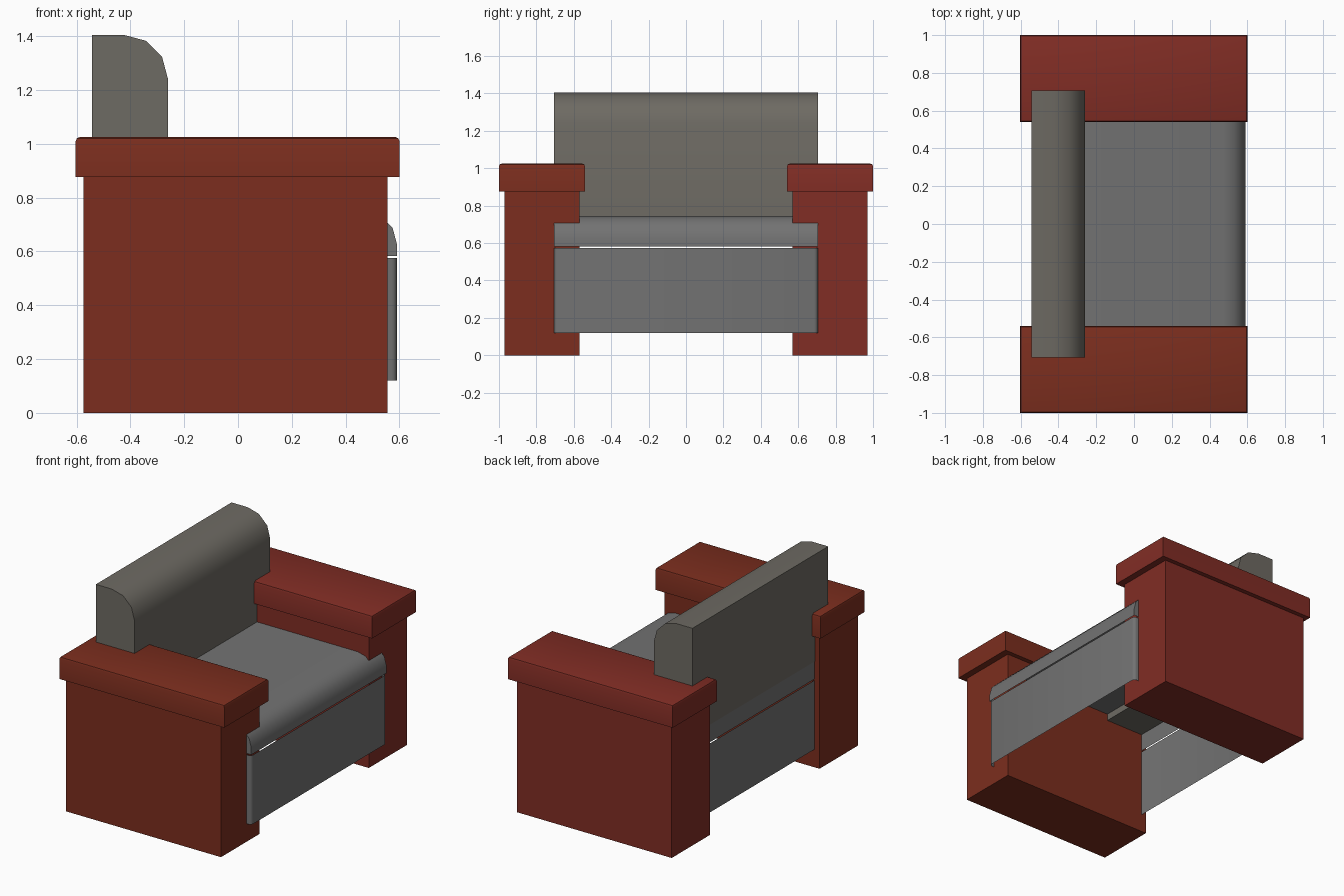
import bpy, bmesh, math

if "Cube" in bpy.data.objects:
    bpy.data.objects.remove(bpy.data.objects["Cube"])


def material(name, rgb):
    m = bpy.data.materials.new(name)
    m.diffuse_color = (*rgb, 1)
    m.use_nodes = True
    m.node_tree.nodes["Principled BSDF"].inputs["Base Color"].default_value = m.diffuse_color
    return m


RED_L = material("brown_red", (0.20, 0.027, 0.013))
RED_R = material("deep_red", (0.22, 0.026, 0.018))
GREY = material("seat_grey", (0.17, 0.17, 0.17))
TAUPE = material("back_grey", (0.155, 0.145, 0.125))


def finish(bm, name, mat, smooth=True):
    bmesh.ops.recalc_face_normals(bm, faces=bm.faces)
    me = bpy.data.meshes.new(name)
    bm.to_mesh(me)
    bm.free()
    ob = bpy.data.objects.new(name, me)
    bpy.context.collection.objects.link(ob)
    me.materials.append(mat)
    if smooth:
        bpy.ops.object.select_all(action='DESELECT')
        ob.select_set(True)
        bpy.context.view_layer.objects.active = ob
        bpy.ops.object.shade_smooth_by_angle(angle=math.radians(40))
    return ob


def box(lo, hi):
    bm = bmesh.new()
    bmesh.ops.create_cube(bm, size=1)
    for v in bm.verts:
        v.co = [(a + b) / 2 + c * (b - a) for a, b, c in zip(lo, hi, v.co)]
    return bm


def bevel(bm, edges, width, segments):
    bmesh.ops.bevel(bm, geom=edges, offset=width, segments=segments,
                    affect='EDGES', profile=0.5)


def drop_faces(bm, test):
    bm.normal_update()
    bmesh.ops.delete(bm, geom=[f for f in bm.faces if test(f.normal.z)],
                     context='FACES')


def cushion(name, x0, x1, z0, z1, radius, half_width, mat, open_bottom=False):
    # side profile with one rounded upper front edge, extruded across y
    pts = [(x0, z0), (x1, z0)]
    for i in range(4):
        a = math.radians(30 * i)
        pts.append((x1 - radius + radius * math.cos(a),
                    z1 - radius + radius * math.sin(a)))
    pts.append((x0, z1))
    bm = bmesh.new()
    face = bm.faces.new([bm.verts.new((x, -half_width, z)) for x, z in pts])
    ext = bmesh.ops.extrude_face_region(bm, geom=[face], use_keep_orig=True)
    for v in ext["geom"]:
        if isinstance(v, bmesh.types.BMVert):
            v.co.y = half_width
    bmesh.ops.recalc_face_normals(bm, faces=bm.faces)
    if open_bottom:
        drop_faces(bm, lambda nz: nz < -0.9)
    return finish(bm, name, mat)


# arms: plain block with an overhanging cap, softened along its top edges
for side, label, mat in ((-1, "left", RED_L), (1, "right", RED_R)):
    y0, y1 = sorted((side * 0.57, side * 0.97))
    finish(box((-0.575, y0, 0), (0.555, y1, 0.88)), label + "_arm", mat, False)
    y0, y1 = sorted((side * 0.54, side * 1.0))
    bm = box((-0.603, y0, 0.877), (0.60, y1, 1.025))
    bevel(bm, [e for e in bm.edges if all(v.co.z > 1 for v in e.verts)], 0.015, 2)
    finish(bm, label + "_arm_cap", mat)

# seat base: hollow frame with soft vertical corners
bm = box((-0.54, -0.705, 0.12), (0.59, 0.705, 0.575))
bevel(bm, [e for e in bm.edges
           if abs(e.verts[0].co.z - e.verts[1].co.z) > 0.1], 0.02, 3)
drop_faces(bm, lambda nz: abs(nz) > 0.9)
finish(bm, "seat_base", GREY)

# seat cushion (open underneath) and backrest
cushion("seat_cushion", -0.54, 0.59, 0.583, 0.745, 0.115, 0.705, GREY, True)
cushion("backrest", -0.542, -0.26, 0.70, 1.405, 0.165, 0.707, TAUPE)
